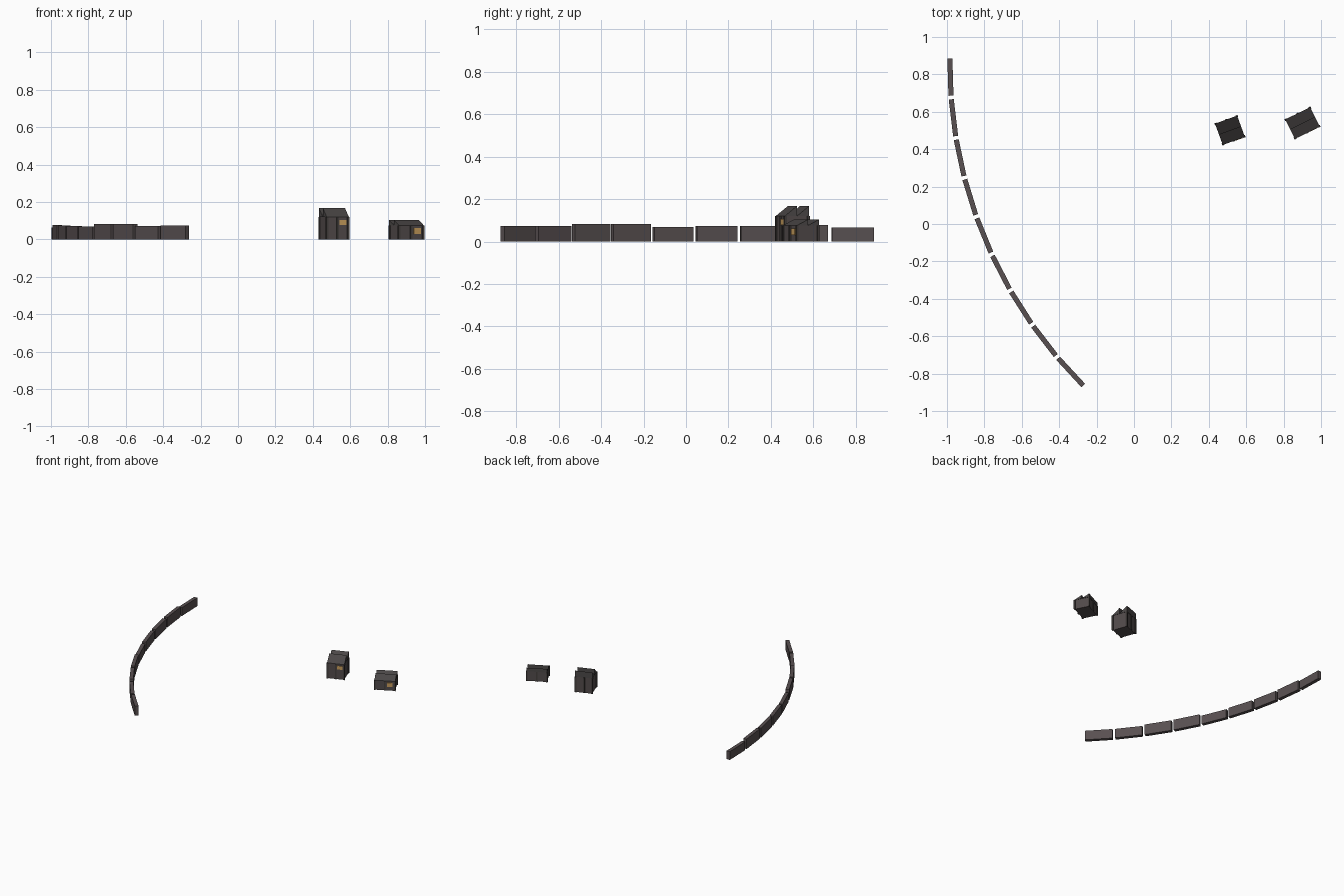
import bpy, math
from mathutils import Matrix, Vector

if "Cube" in bpy.data.objects:
    bpy.data.objects.remove(bpy.data.objects["Cube"])


def material(name, rgb):
    m = bpy.data.materials.new(name)
    m.diffuse_color = (*rgb, 1)
    m.use_nodes = True
    m.node_tree.nodes["Principled BSDF"].inputs["Base Color"].default_value = m.diffuse_color
    return m


STONE = material("grey_brown_stone", (0.098, 0.080, 0.082))
WALL = material("dark_plaster", (0.083, 0.069, 0.069))
ROOF = material("dark_slate", (0.070, 0.063, 0.062))
TIMBER = material("dark_timber", (0.055, 0.048, 0.045))
GLOW = material("amber_window", (0.56, 0.33, 0.105))


def mesh_object(name, verts, faces, mat, frame):
    me = bpy.data.meshes.new(name)
    me.from_pydata([frame @ Vector(v) for v in verts], [], faces)
    me.materials.append(mat)
    ob = bpy.data.objects.new(name, me)
    bpy.context.collection.objects.link(ob)
    return ob


def prism(name, profile, x0, x1, mat, frame):
    """Extrude a (y, z) profile, counter-clockwise seen from +x, along x."""
    n = len(profile)
    verts = [(x, y, z) for x in (x0, x1) for y, z in profile]
    faces = [tuple(reversed(range(n))), tuple(range(n, 2 * n))]
    faces += [(i, (i + 1) % n, n + (i + 1) % n, n + i) for i in range(n)]
    return mesh_object(name, verts, faces, mat, frame)


def block(name, x, y, z, mat, frame):
    profile = [(y[0], z[0]), (y[1], z[0]), (y[1], z[1]), (y[0], z[1])]
    return prism(name, profile, x[0], x[1], mat, frame)


def placed(x, y, degrees):
    return Matrix.Translation((x, y, 0)) @ Matrix.Rotation(math.radians(degrees), 4, 'Z')


# Curved wall: nine straight segments of varying height on an arc
RADIUS, CX, CY = 2.43, 1.4475, 0.857
heights = [0.065, 0.077, 0.074, 0.073, 0.068, 0.083, 0.082, 0.073, 0.074]
for i, h in enumerate(heights):
    tangent = -88.3 + i * 41 / 8
    a = math.radians(tangent - 90)
    frame = placed(CX + RADIUS * math.cos(a), CY + RADIUS * math.sin(a), tangent)
    block(f"wall_segment_{i + 1}", (-0.099, 0.099), (-0.0135, 0.0135), (0, h), STONE, frame)


def house(name, x, y, angle, w, d, h, rise, win_z):
    f = placed(x, y, angle)
    block(name + "_body", (-w / 2, w / 2), (-d / 2, d / 2), (0, h), WALL, f)
    # sawtooth roof: two wedges rising the same way
    rw, rd = w / 2 + 0.003, d / 2 + 0.003
    for part, y0, y1 in (("front", -rd, 0), ("back", 0, rd)):
        prism(f"{name}_roof_{part}", [(y0, h), (y1, h), (y1, h + rise)], -rw, rw, ROOF, f)
    # timber posts at the corners and in the middle of the front and back
    p = 0.006
    for sy in (-1, 1):
        for sx in (-1, 0, 1):
            px, py = sx * w / 2, sy * d / 2
            block(f"{name}_post", (px - p, px + p), (py - p, py + p), (0, h), TIMBER, f)
    # lit window on the front, right of the middle post
    block(name + "_window", (w / 4 - 0.02, w / 4 + 0.02), (-d / 2 - 0.005, -d / 2 + 0.001),
          win_z, GLOW, f)


house("tall_house", 0.513, 0.501, 20, 0.12, 0.115, 0.12, 0.047, (0.078, 0.105))
house("low_house", 0.901, 0.540, 26.5, 0.143, 0.11, 0.075, 0.028, (0.03, 0.062))
